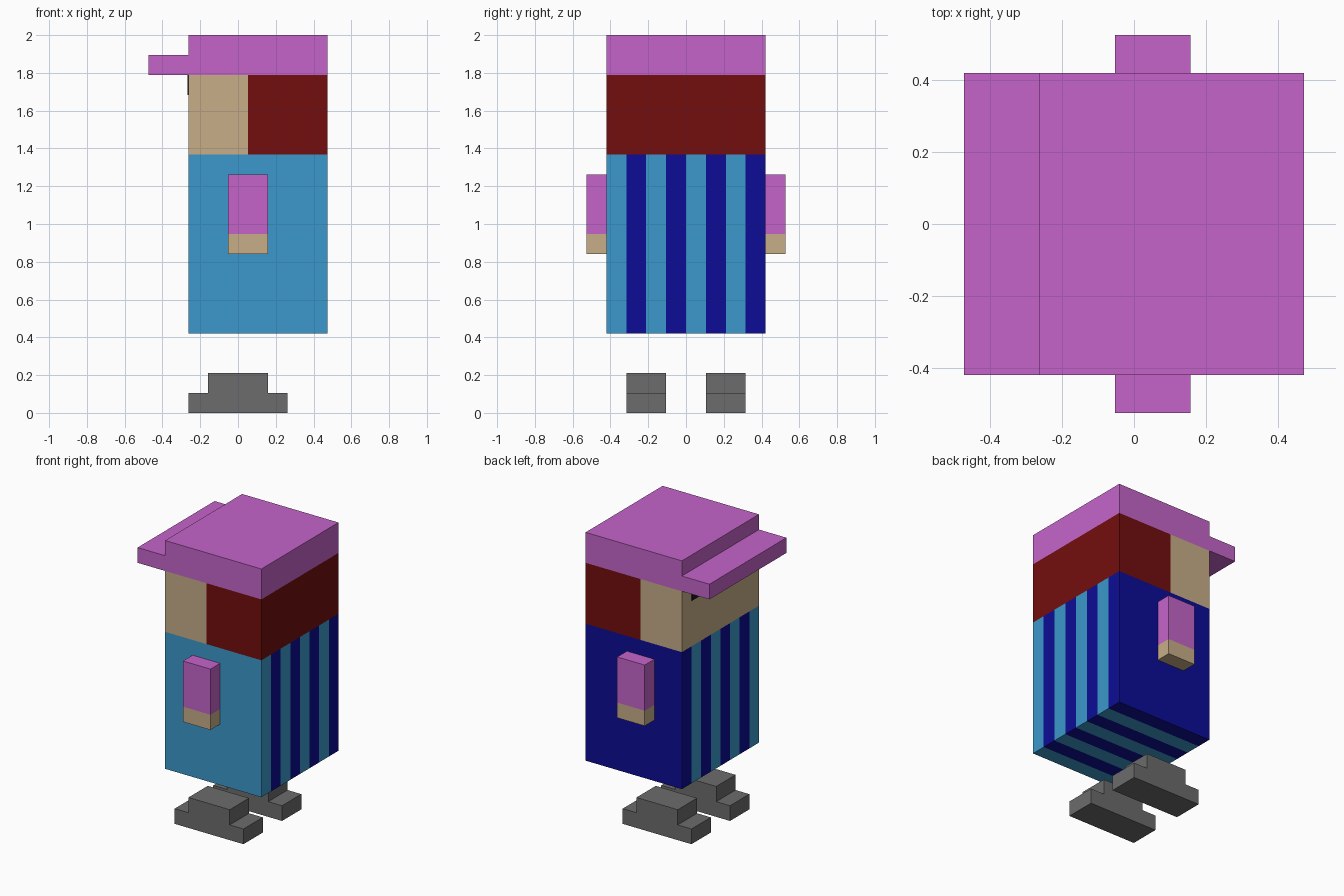
import bpy
import bmesh

if "Cube" in bpy.data.objects:
    bpy.data.objects.remove(bpy.data.objects["Cube"])

U = 2 / 19  # block unit: the figure is 19 blocks tall


def material(name, r, g, b):
    lin = lambda c: (c / 255 / 12.92) if c < 11 else ((c / 255 + 0.055) / 1.055) ** 2.4
    m = bpy.data.materials.new(name)
    m.diffuse_color = (lin(r), lin(g), lin(b), 1)
    m.use_nodes = True
    m.node_tree.nodes["Principled BSDF"].inputs["Base Color"].default_value = m.diffuse_color
    return m


purple = material("purple", 197, 100, 202)
skin = material("tan skin", 200, 174, 137)
hair = material("dark red hair", 115, 13, 14)
light_blue = material("light blue", 59, 153, 204)
dark_blue = material("dark blue", 12, 12, 150)
grey = material("shoe grey", 108, 108, 108)
black = material("eye dark", 25, 20, 20)


def prism(name, profile, y0, y1, mats, cuts=(), axis=0, rule=None):
    """Extrude an x-z profile along y, cut it across an axis, colour faces by rule."""
    bm = bmesh.new()
    face = bm.faces.new([bm.verts.new((x * U, y0 * U, z * U)) for x, z in profile])
    ext = bmesh.ops.extrude_face_region(bm, geom=[face])
    verts = [v for v in ext["geom"] if isinstance(v, bmesh.types.BMVert)]
    bmesh.ops.translate(bm, verts=verts, vec=(0, (y1 - y0) * U, 0))
    normal = [float(i == axis) for i in range(3)]
    for c in cuts:
        bmesh.ops.bisect_plane(bm, geom=bm.verts[:] + bm.edges[:] + bm.faces[:],
                               plane_co=[n * c * U for n in normal], plane_no=normal)
    bmesh.ops.recalc_face_normals(bm, faces=bm.faces[:])
    if rule:
        for f in bm.faces:
            f.material_index = int(rule(f.calc_center_median() / U))
    mesh = bpy.data.meshes.new(name)
    bm.to_mesh(mesh)
    bm.free()
    for m in mats:
        mesh.materials.append(m)
    obj = bpy.data.objects.new(name, mesh)
    bpy.context.collection.objects.link(obj)
    return obj


def rect(x0, x1, z0, z1):
    return [(x0, z0), (x1, z0), (x1, z1), (x0, z1)]


# Striped body
prism("body", rect(-2.5, 4.5, 4, 13), -4, 4, [light_blue, dark_blue],
      range(-3, 4), 1, lambda c: min(int(c.y + 4), 7) % 2)

# Head: face towards -x, hair behind
prism("head", rect(-2.5, 4.5, 13, 17), -4, 4, [skin, hair],
      [0.5], 0, lambda c: c.x > 0.5)

# Cap with brim
prism("cap", [(-4.5, 17), (4.5, 17), (4.5, 19), (-2.5, 19), (-2.5, 18), (-4.5, 18)],
      -4, 4, [purple])

shoe = [(-2.5, 0), (2.5, 0), (2.5, 1), (1.5, 1), (1.5, 2), (-1.5, 2), (-1.5, 1), (-2.5, 1)]
for side, s in (("left", -1), ("right", 1)):
    # Sleeve with hand, shoe and eye on each side
    prism(side + "_arm", rect(-0.5, 1.5, 8, 12), *sorted((4 * s, 5 * s)), [skin, purple],
          [9], 2, lambda c: c.z > 9)
    prism(side + "_shoe", shoe, *sorted((s, 3 * s)), [grey])
    prism(side + "_eye", rect(-2.54, -2.5, 16, 17), *sorted((2 * s, 3 * s)), [black])
